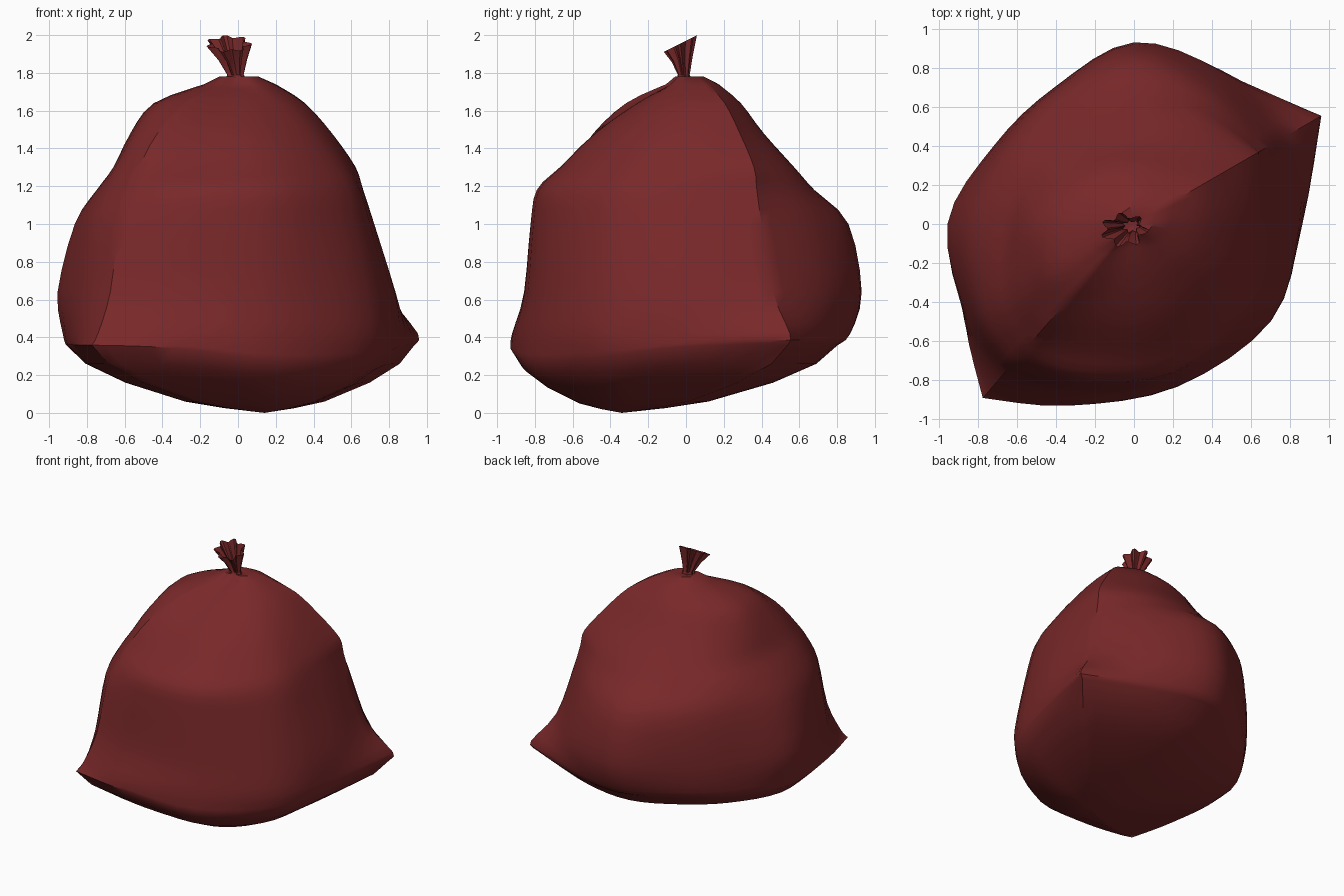
import bpy, bmesh, math
from mathutils import Vector

if "Cube" in bpy.data.objects:
    bpy.data.objects.remove(bpy.data.objects["Cube"])

red = bpy.data.materials.new("dark red plastic")
red.diffuse_color = (0.19, 0.021, 0.022, 1)
red.use_nodes = True
red.node_tree.nodes["Principled BSDF"].inputs["Base Color"].default_value = red.diffuse_color

# Sack cross-sections: radius at each direction, by height (seams at 30 and 229 degrees)
ANGLES = (0, 30, 60, 90, 120, 150, 180, 210, 229, 250, 285, 325)
LEVELS = {
    0.36: (.86, 1.08, .86, .80, .74, .78, .90, 1.0, 1.18, .99, .86, .84),
    0.42: (.86, 1.10, .89, .87, .78, .80, .92, 1.0, 1.13, .98, .86, .86),
    0.64: (.83, .92, .90, .93, .81, .82, .955, .98, 1.03, .91, .83, .83),
    1.00: (.72, .80, .80, .86, .78, .78, .86, .92, .96, .87, .80, .76),
    1.18: (.66, .75, .70, .68, .66, .70, .74, .83, .88, .83, .77, .71),
    1.30: (.61, .72, .62, .57, .56, .60, .64, .75, .80, .70, .66, .63),
    1.48: (.49, .57, .45, .41, .42, .48, .56, .63, .65, .51, .48, .48),
    1.64: (.34, .41, .31, .29, .30, .36, .44, .47, .42, .28, .26, .30),
    1.74: (.18, .23, .19, .17, .15, .16, .18, .18, .14, .08, .08, .13),
}


def smooth_path(pts, n):
    """Open Catmull-Rom curve through the points, n steps per span."""
    p = [pts[0]] + list(pts) + [pts[-1]]
    out = []
    for i in range(1, len(p) - 2):
        a, b, c, d = p[i - 1:i + 3]
        for k in range(n):
            t = k / n
            out.append(0.5 * (2 * b + (c - a) * t + (2 * a - 5 * b + 4 * c - d) * t * t
                              + (3 * b - a - 3 * c + d) * t ** 3))
    return out + [pts[-1].copy()]


def loft(name, rings, low=None, high=None, smooth=35):
    """Skin closed rings, ending in a point where one is given."""
    bm = bmesh.new()
    vr = [[bm.verts.new(p) for p in r] for r in rings]
    n = len(vr[0])
    for a, b in zip(vr, vr[1:]):
        for i in range(n):
            j = (i + 1) % n
            bm.faces.new((a[i], a[j], b[j], b[i]))
    if low is not None:
        v = bm.verts.new(low)
        for i in range(n):
            bm.faces.new((v, vr[0][(i + 1) % n], vr[0][i]))
    if high is not None:
        v = bm.verts.new(high)
        for i in range(n):
            bm.faces.new((v, vr[-1][i], vr[-1][(i + 1) % n]))
    me = bpy.data.meshes.new(name)
    bm.to_mesh(me)
    bm.free()
    me.materials.append(red)
    ob = bpy.data.objects.new(name, me)
    bpy.context.collection.objects.link(ob)
    bpy.ops.object.select_all(action='DESELECT')
    ob.select_set(True)
    bpy.context.view_layer.objects.active = ob
    bpy.ops.object.shade_smooth_by_angle(angle=math.radians(smooth))
    return ob


# Sack side: curve around each level with sharp seam corners
levels = []
for z, radii in LEVELS.items():
    pts = []
    for a, r in zip(ANGLES, radii):
        t = math.radians(a)
        # the bottom fold dips at the front right
        dip = 0.1 * max(0, math.cos(t - math.radians(300))) ** 4 if z < 0.4 else 0
        pts.append(Vector((r * math.cos(t), r * math.sin(t), z - dip)))
    back = smooth_path(pts[1:9], 4)
    front = smooth_path(pts[8:] + pts[:2], 4)
    levels.append(back[:-1] + front[:-1])
columns = [smooth_path(col, 3) for col in zip(*levels)]
side = [list(r) for r in zip(*columns)]

# Sack underside: the fold shrinks to the lowest point
foot = Vector((0.14, -0.34, 0))
under = []
for f, h in ((.2, .025), (.4, .06), (.7, .16), (.9, .26)):
    under.append([Vector((foot.x + f * (p.x - foot.x), foot.y + f * (p.y - foot.y),
                          h * p.z / 0.36)) for p in side[0]])

# Sack top: gathered in under the knot
top = [[Vector((p.x * f, p.y * f, z)) for p in side[-1]] for f, z in ((.55, 1.78), (.25, 1.775))]
loft("sack", under + side + top, low=foot, high=Vector((0, 0, 1.77)))

# Tied neck: pleated and flaring, with a tilted open rim
neck = []
for z, cx, cy, r, pleat, tilt in ((1.74, -.01, -.01, .065, .1, 0), (1.79, -.015, -.012, .038, .2, 0),
                                  (1.87, -.03, -.02, .062, .28, .25), (1.955, -.05, -.03, .105, .2, .5)):
    ring = []
    for i in range(42):
        t = math.tau * i / 42
        q = r * (1 + pleat * math.cos(7 * t + 0.4))
        y = 0.72 * q * math.sin(t)
        ring.append(Vector((cx + q * math.cos(t), cy + y, min(2.0, z + tilt * y))))
    neck.append(ring)
loft("tied_neck", neck, smooth=30)
